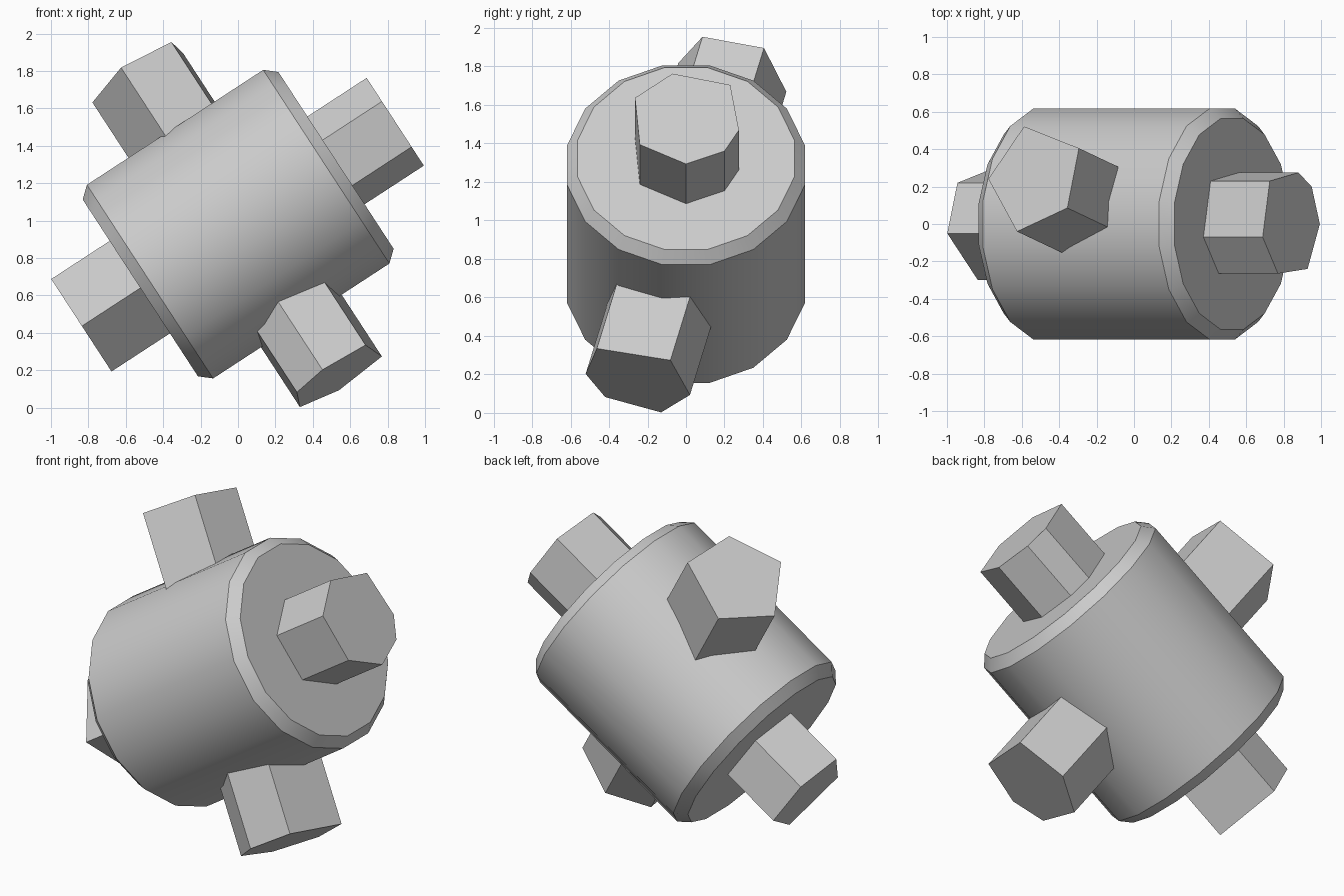
import bpy, bmesh, math
from mathutils import Matrix, Vector

cube = bpy.data.objects.get("Cube")
if cube:
    bpy.data.objects.remove(cube)

grey = bpy.data.materials.new("light_grey")
grey.use_nodes = True
colour = (0.6, 0.6, 0.6, 1)
grey.diffuse_color = colour
grey.node_tree.nodes["Principled BSDF"].inputs["Base Color"].default_value = colour

# Tilted frame: the drum axis, and the cross pipe axis rolled about it
centre = Vector((0.003, 0, 0.982))
tilt, roll = math.radians(33.1), math.radians(14.5)
axis = Vector((math.cos(tilt), 0, math.sin(tilt)))
up = Vector((-math.sin(tilt), 0, math.cos(tilt)))
side = Vector((0, 1, 0))
spin = Matrix.Rotation(-roll, 3, axis)
cross_up, cross_side = spin @ up, spin @ side


def loft(name, rings):
    """Skin matching rings of points and close both ends."""
    bm = bmesh.new()
    loops = [[bm.verts.new(p) for p in ring] for ring in rings]
    n = len(loops[0])
    for low, high in zip(loops, loops[1:]):
        for i in range(n):
            j = (i + 1) % n
            bm.faces.new((low[i], low[j], high[j], high[i]))
    bm.faces.new(loops[0])
    bm.faces.new(loops[-1])
    bmesh.ops.recalc_face_normals(bm, faces=bm.faces)
    mesh = bpy.data.meshes.new(name)
    bm.to_mesh(mesh)
    bm.free()
    obj = bpy.data.objects.new(name, mesh)
    mesh.materials.append(grey)
    bpy.context.collection.objects.link(obj)
    bpy.ops.object.select_all(action="DESELECT")
    obj.select_set(True)
    bpy.context.view_layer.objects.active = obj
    bpy.ops.object.shade_smooth_by_angle(angle=math.radians(30))


def pipe(name, direction, u, w, profile):
    """Short faceted stub running from inside the drum outwards."""
    loft(name, [[centre + direction * d + u * p + w * q for p, q in profile]
                for d in (0.3, 1.0)])


# Drum with chamfered rims
def circle(offset, radius, sides=16):
    angles = [math.tau * (i + 0.5) / sides for i in range(sides)]
    return [centre + axis * offset + radius * (side * math.cos(t) + up * math.sin(t))
            for t in angles]


loft("drum", [circle(-0.627, 0.575), circle(-0.565, 0.63),
              circle(0.56, 0.63), circle(0.622, 0.575)])

# Stubs along the drum axis
pipe("upper_axle_stub", axis, side, up,
     [(-.07, .28), (.23, .21), (.275, -.07), (.2, -.2), (0, -.28), (-.24, -.16), (-.265, .13)])
pipe("lower_axle_stub", -axis, side, up,
     [(-.05, .3), (.22, .2), (.28, -.07), (-.05, -.29), (-.3, 0)])

# Stubs across the drum
pipe("top_cross_stub", cross_up, axis, cross_side,
     [(-.12, .28), (.25, .16), (.23, -.17), (-.07, -.3), (-.3, -.01)])
pipe("bottom_cross_stub", -cross_up, axis, cross_side,
     [(.215, -.22), (.255, .175), (-.035, .28), (-.26, .125), (-.23, -.175), (-.05, -.28)])
